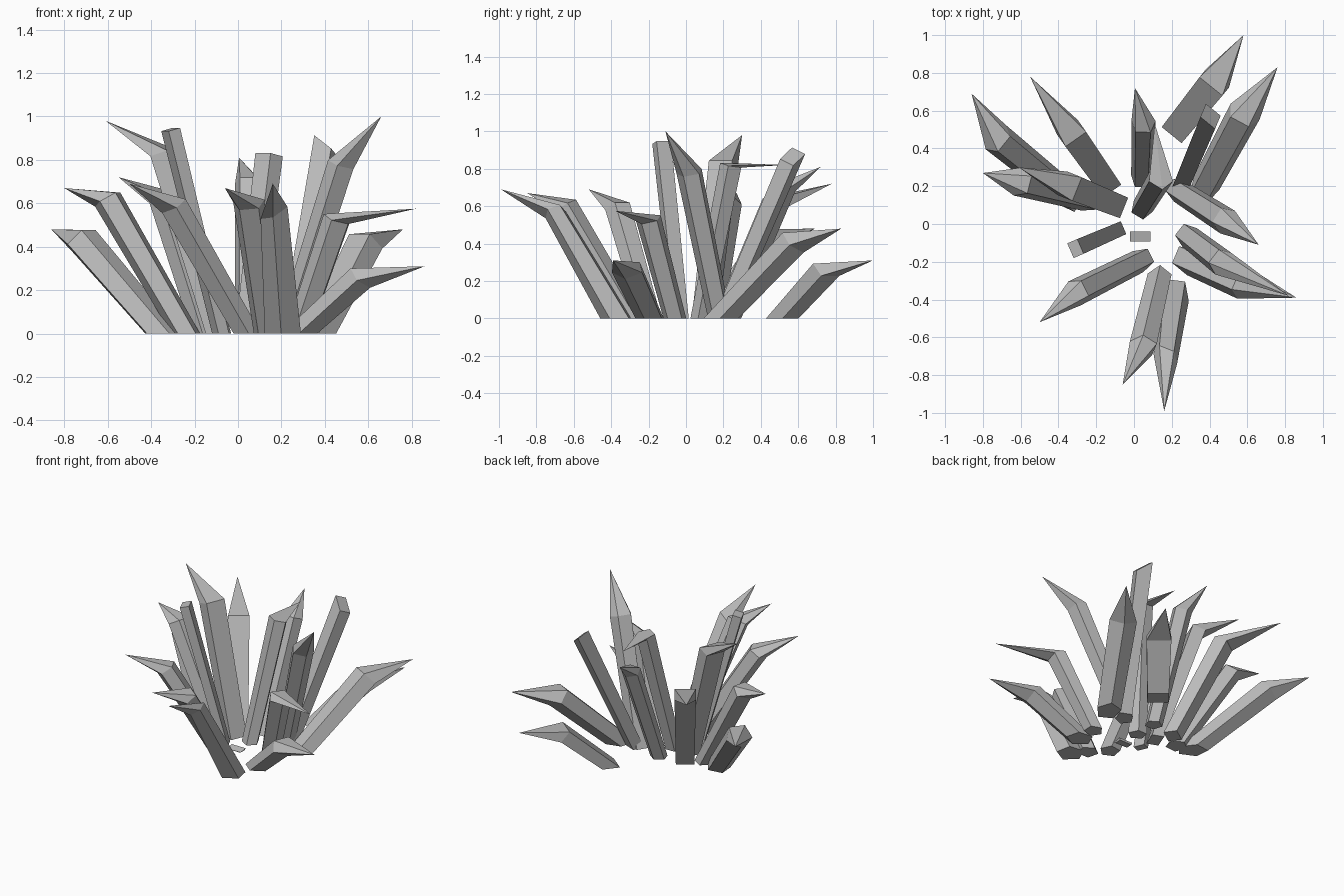
import bpy
import bmesh
from math import cos, sin, pi, radians
from mathutils import Vector

cube = bpy.data.objects.get("Cube")
if cube:
    bpy.data.objects.remove(cube, do_unlink=True)

stone = bpy.data.materials.new("grey_crystal")
stone.use_nodes = True
GREY = (0.5, 0.5, 0.5, 1)
stone.diffuse_color = GREY
stone.node_tree.nodes["Principled BSDF"].inputs["Base Color"].default_value = GREY


def crystal(name, base, shoulder, radius, tip=None, sides=5, flat=.87, roll=0, slant=0,
            foot=.87):
    """Leaning prism cut level at the ground, ending in a bent point or a flat cap."""
    b, s = Vector((*base, 0)), Vector(shoulder)
    axis = (s - b).normalized()
    u = Vector((0, 0, 1)).cross(axis).normalized()
    v = axis.cross(u)          # points up and inward
    bm = bmesh.new()
    top, low = [], []
    for i in range(sides):
        # one flat side faces the middle of the cluster, turned by the roll
        a = pi / 2 + (2 * i + 1) * pi / sides + radians(roll)
        side = radius * cos(a)
        off = side * u + radius * flat * sin(a) * v
        q = b + off * foot
        q -= axis * (q.z / axis.z)
        top.append(bm.verts.new(s + off + axis * side * slant))
        low.append(bm.verts.new(q))
    bm.faces.new(low)
    for i in range(sides):
        j = (i + 1) % sides
        bm.faces.new((low[i], low[j], top[j], top[i]))
    if tip:
        t = bm.verts.new(tip)
        for i in range(sides):
            bm.faces.new((top[i], top[(i + 1) % sides], t))
    else:
        bm.faces.new(top)
    bmesh.ops.recalc_face_normals(bm, faces=bm.faces)
    mesh = bpy.data.meshes.new(name)
    bm.to_mesh(mesh)
    bm.free()
    mesh.materials.append(stone)
    ob = bpy.data.objects.new(name, mesh)
    bpy.context.collection.objects.link(ob)


# Pointed crystals around the back
crystal("back_low_crystal", (.235, .515), (.425, .75, .26), .11, (.58, 1.0, .31),
        sides=4, flat=.55)
crystal("back_left_crystal", (.37, .19), (.58, .58, .41), .092, (.76, .83, .48))
crystal("back_middle_crystal", (.04, .24), (.05, .53, .70), .067, (.005, .72, .81))
crystal("back_right_crystal", (-.14, .21), (-.33, .48, .62), .095, (-.55, .78, .72),
        sides=4, flat=.65)

# Pointed crystals on the right
crystal("right_low_crystal", (-.35, .15), (-.72, .45, .43), .088, (-.86, .69, .48))
crystal("right_middle_crystal", (-.24, .13), (-.6, .22, .62), .08, (-.8, .27, .67))
crystal("right_tall_crystal", (-.09, .1), (-.34, .2, .83), .095, (-.61, .3, .98),
        sides=4, flat=.65)

# Pointed crystals at the front
crystal("front_right_crystal", (.04, -.19), (-.3, -.36, .59), .075, (-.5, -.52, .69))
crystal("front_middle_crystal", (.135, -.285), (.05, -.645, .60), .076, (-.06, -.85, .67),
        roll=-25)
crystal("front_left_crystal", (.21, -.37), (.168, -.70, .565), .068, (.16, -.99, .69),
        slant=.5, foot=1.3)

# Pointed crystals on the left and in the centre
crystal("left_low_crystal", (.285, -.19), (.57, -.31, .26), .092, (.86, -.39, .31), flat=.7)
crystal("left_middle_crystal", (.28, -.06), (.46, -.2, .53), .075, (.82, -.38, .575))
crystal("left_tall_crystal", (.23, .18), (.48, .02, .78), .075, (.66, -.11, 1.0))
crystal("centre_crystal", (.04, .08), (.14, .245, .82), .07, (.11, .53, .82))

# Blunt four-sided crystals
crystal("blunt_right_crystal", (-.08, -.03), (-.31, -.13, .94), .06, sides=4, flat=.7)
crystal("blunt_back_crystal", (.25, .2), (.405, .57, .865), .068, sides=4, slant=.7)
crystal("blunt_stub_crystal", (.033, -.064), (.033, -.066, .01), .075, sides=4, flat=.5)
